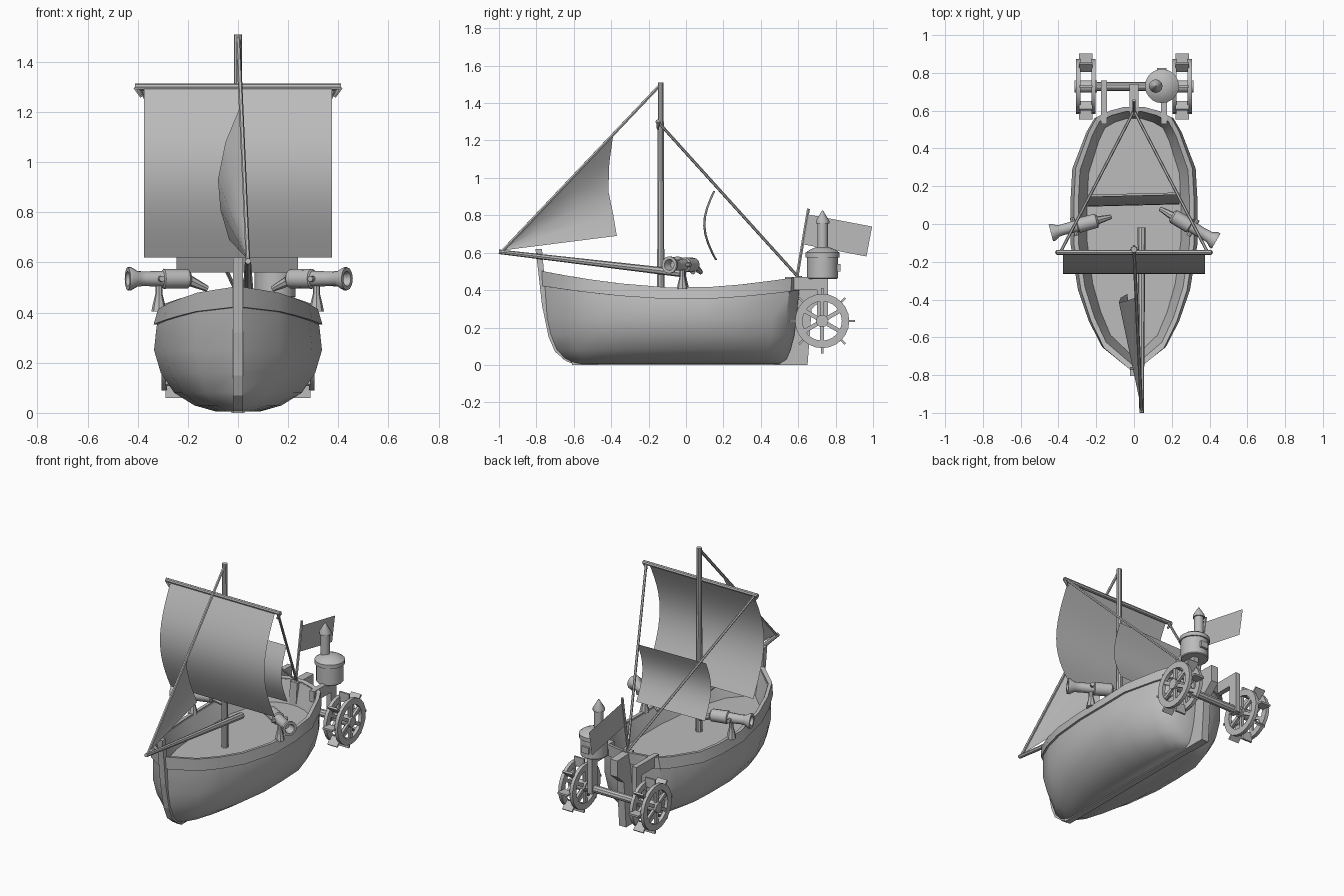
import bpy, bmesh, math
from mathutils import Vector, Matrix

if "Cube" in bpy.data.objects:
    bpy.data.objects.remove(bpy.data.objects["Cube"])

GREY = bpy.data.materials.new("plain grey")
GREY.diffuse_color = (0.5, 0.5, 0.5, 1)
GREY.use_nodes = True
GREY.node_tree.nodes["Principled BSDF"].inputs["Base Color"].default_value = GREY.diffuse_color


def make(name, bm, smooth=True):
    me = bpy.data.meshes.new(name)
    bm.to_mesh(me)
    bm.free()
    me.materials.append(GREY)
    ob = bpy.data.objects.new(name, me)
    bpy.context.collection.objects.link(ob)
    if smooth:
        bpy.ops.object.select_all(action='DESELECT')
        ob.select_set(True)
        bpy.context.view_layer.objects.active = ob
        bpy.ops.object.shade_smooth_by_angle(angle=math.radians(35))
    return ob


def bridge(bm, a, b):
    n = len(a)
    for i in range(n):
        j = (i + 1) % n
        bm.faces.new((a[i], a[j], b[j], b[i]))


def turned(name, profile, start, direction, sides=12):
    """Solid of revolution: profile of (distance, radius) along direction."""
    rot = Vector(direction).normalized().to_track_quat('Z', 'Y').to_matrix()
    bm = bmesh.new()
    rings = []
    for d, r in profile:
        rings.append([bm.verts.new(Vector(start) + rot @ Vector(
            (r * math.cos(2 * math.pi * i / sides), r * math.sin(2 * math.pi * i / sides), d)))
            for i in range(sides)])
    for a, b in zip(rings, rings[1:]):
        bridge(bm, a, b)
    bm.faces.new(rings[0][::-1])
    bm.faces.new(rings[-1])
    return make(name, bm)


def rod(name, a, b, r1, r2=None, sides=8):
    d = Vector(b) - Vector(a)
    return turned(name, [(0, r1), (d.length, r2 or r1)], a, d, sides)


def slab(name, outline, x, half):
    """Outline in y, z extruded sideways."""
    bm = bmesh.new()
    a = [bm.verts.new((x - half, y, z)) for y, z in outline]
    b = [bm.verts.new((x + half, y, z)) for y, z in outline]
    bridge(bm, a, b)
    bm.faces.new(a[::-1])
    bm.faces.new(b)
    bmesh.ops.recalc_face_normals(bm, faces=bm.faces)
    return make(name, bm, False)


def sheet(name, rows):
    """Cloth from rows of points."""
    bm = bmesh.new()
    g = [[bm.verts.new(p) for p in row] for row in rows]
    for a, b in zip(g, g[1:]):
        for i in range(len(a) - 1):
            bm.faces.new((a[i], a[i + 1], b[i + 1], b[i]))
    return make(name, bm)


# Hull outline in plan: (fraction of length, fraction of half width)
PLAN = [(0, .03), (.09, .5), (.19, .71), (.31, .88), (.49, 1), (.65, 1),
        (.78, .97), (.92, .75), (.975, .62), (1.0, .4), (1.015, .15)]


def ring(bm, w, bow, stern, z, sheer=0.0):
    def pt(t, f, s):
        y = bow + (stern - bow) * t
        lift = .09 * max(0, -y / .77) ** 1.7 + .06 * max(0, y / .6) ** 1.7
        return bm.verts.new((s * f * w * .335, y, z + sheer * lift))
    return [pt(t, f, 1) for t, f in PLAN] + [pt(t, f, -1) for t, f in reversed(PLAN)]


def loft(name, levels, cap_first=False, cap_last=False, closed=False):
    bm = bmesh.new()
    rings = [ring(bm, *lv) for lv in levels]
    for a, b in zip(rings, rings[1:] + (rings[:1] if closed else [])):
        bridge(bm, a, b)
    if cap_first:
        bm.faces.new(rings[0][::-1])
    if cap_last:
        bm.faces.new(rings[-1])
    return make(name, bm)


# Hull with inner bulwark and deck
loft("hull", [(.27, -.60, .49, .006), (.52, -.655, .52, .03), (.76, -.70, .54, .08),
              (.92, -.73, .56, .16), (1.0, -.75, .57, .25), (.97, -.762, .585, .34, .9),
              (.92, -.765, .59, .405, 1), (.88, -.745, .575, .405, 1),
              (.74, -.70, .54, .31, .3)], True, True)
# Raised plank around the gunwale
loft("gunwale", [(.96, -.762, .583, .35, .8), (1.005, -.775, .595, .35, .8),
                 (.95, -.78, .60, .412, 1), (.89, -.75, .575, .412, 1)], closed=True)

# Stem post, keel and rudder
slab("stem_post", [(-.805, .62), (-.77, .62), (-.755, .45), (-.73, .25), (-.70, .12), (-.63, .03),
                   (-.60, .004), (-.64, .02), (-.70, .07), (-.735, .15), (-.77, .32), (-.79, .5)], 0, .02)
slab("keel", [(-.61, 0), (.55, 0), (.55, .03), (-.61, .03)], 0, .02)
slab("rudder", [(.5, 0), (.65, 0), (.672, .3), (.74, .36), (.74, .465), (.57, .47), (.55, .2)], 0, .025)

# Mast, yard, boom
rod("mast", (0, -.135, .3), (0, -.135, 1.51), .021, .016, 10)
rod("yard", (-.41, -.15, 1.3), (.41, -.15, 1.3), .013)
rod("boom", (.04, -.02, .49), (.04, -1, .605), .021, .012)

# Rigging
rod("forestay", (0, -.135, 1.5), (.04, -.99, .6), .009, sides=6)
for s, side in ((-1, "left"), (1, "right")):
    rod(side + "_backstay", (s * .39, -.15, 1.3), (0, .6, .47), .008, sides=6)
    rod(side + "_yard_end", (s * .41, -.15, 1.3), (s * .385, -.15, 1.26), .01, .006, 6)

# Main sail, bellied forward
rows = []
for i in range(13):
    t = i / 12
    y = -.155 - .11 * math.sin(math.pi * t)
    rows.append([(x, y, 1.3 - .68 * t) for x in (-.375, 0, .375)])
sheet("main_sail", rows)
# Small aft sail
rows = []
for i in range(9):
    t = i / 8
    y = .15 + .01 * t - .058 * math.sin(math.pi * t)
    rows.append([(-.245, y - .005, .93 - .37 * t), (.24, y + .007, .93 - .37 * t)])
sheet("aft_sail", rows)
# Jib: fan from the boom tip to the hollow trailing edge
tip = Vector((.04, -.985, .612))
leech = [(.01, -.39, 1.225), (-.05, -.41, 1.08), (-.08, -.415, .93), (-.07, -.39, .81), (-.035, -.37, .69)]
sheet("jib", [[tip.lerp(Vector(p), f) for f in (.02, .35, .7, 1)] for p in leech])

# Flag and pole
rod("flag_pole", (0, .59, .45), (0, .655, .835), .009, sides=6)
sheet("flag", [[(0, .65, .805), (0, .995, .74)], [(0, .625, .645), (0, .965, .58)]])

# Deck guns on swivel stands
for side, muzzle, breech in (("left", (-.44, -.047, .535), (-.19, .02, .535)),
                             ("right", (.435, -.09, .535), (.2, .045, .535))):
    m, b = Vector(muzzle), Vector(breech)
    d = m - b
    L = d.length
    turned(side + "_gun", [(0, .025), (.01, .038), (.11, .04), (.115, .032), (.19, .029),
                           (L - .04, .031), (L - .015, .046), (L, .046), (L, .03), (L - .05, .02)], b, d)
    u = d.normalized()
    rod(side + "_gun_grip", b + u * .02, b - u * .07 + Vector((0, 0, -.04)), .024, .012)
    c = b + u * .13
    turned(side + "_gun_stand", [(0, .03), (.03, .024), (.07, .014), (.12, .014)],
           (c.x, c.y, .405), (0, 0, 1), 8)
    v = u.cross(Vector((0, 0, 1)))
    rod(side + "_gun_trunnion", c - v * .05, c + v * .05, .012)

# Paddle wheels on a common axle
AY, AZ = .728, .235
rod("axle", (-.3, AY, AZ), (.3, AY, AZ), .024, sides=10)


def box(bm, centre, size, rot=None):
    m = Matrix.Translation(centre) @ (rot or Matrix()) @ Matrix.Diagonal((*size, 1))
    bmesh.ops.create_cube(bm, size=1, matrix=m)


for s, side in ((-1, "left"), (1, "right")):
    bm = bmesh.new()
    for x in (.215, .295):
        loops = [[bm.verts.new((s * x + dx, AY + r * math.sin(k * math.pi / 12),
                                AZ + r * math.cos(k * math.pi / 12))) for k in range(24)]
                 for r, dx in ((.145, -.011), (.145, .011), (.105, .011), (.105, -.011))]
        for i in range(4):
            bridge(bm, loops[i], loops[(i + 1) % 4])
        for k in range(3):
            rot = Matrix.Rotation(k * math.pi / 3, 4, 'X')
            box(bm, (s * x, AY, AZ), (.016, .022, .23), rot)
    for k in range(8):
        rot = Matrix.Rotation(k * math.pi / 4, 4, 'X')
        box(bm, Vector((s * .255, AY, AZ)) + rot @ Vector((0, 0, .145)), (.07, .012, .06), rot)
    bmesh.ops.recalc_face_normals(bm, faces=bm.faces)
    make(side + "_paddle_wheel", bm)
    rod(side + "_wheel_hub", (s * .195, AY, AZ), (s * .315, AY, AZ), .033, sides=12)
    # Angled bracket carrying the axle
    slab(side + "_bracket", [(.53, .47), (.76, .47), (.76, .21), (.7, .21), (.7, .40), (.53, .40)], s * .16, .016)

# Boiler with dome and chimney
turned("boiler", [(0, .078), (.005, .082), (.115, .082), (.115, .09), (.14, .09), (.155, .07), (.17, .035)],
       (.148, .73, .46), (0, 0, 1), 20)
turned("chimney", [(0, .028), (.14, .028), (.14, .036), (.155, .036), (.21, .003)],
       (.115, .73, .615), (0, 0, 1), 12)
bm = bmesh.new()
box(bm, (.148, .815, .52), (.05, .02, .04))
make("boiler_door", bm, False)
